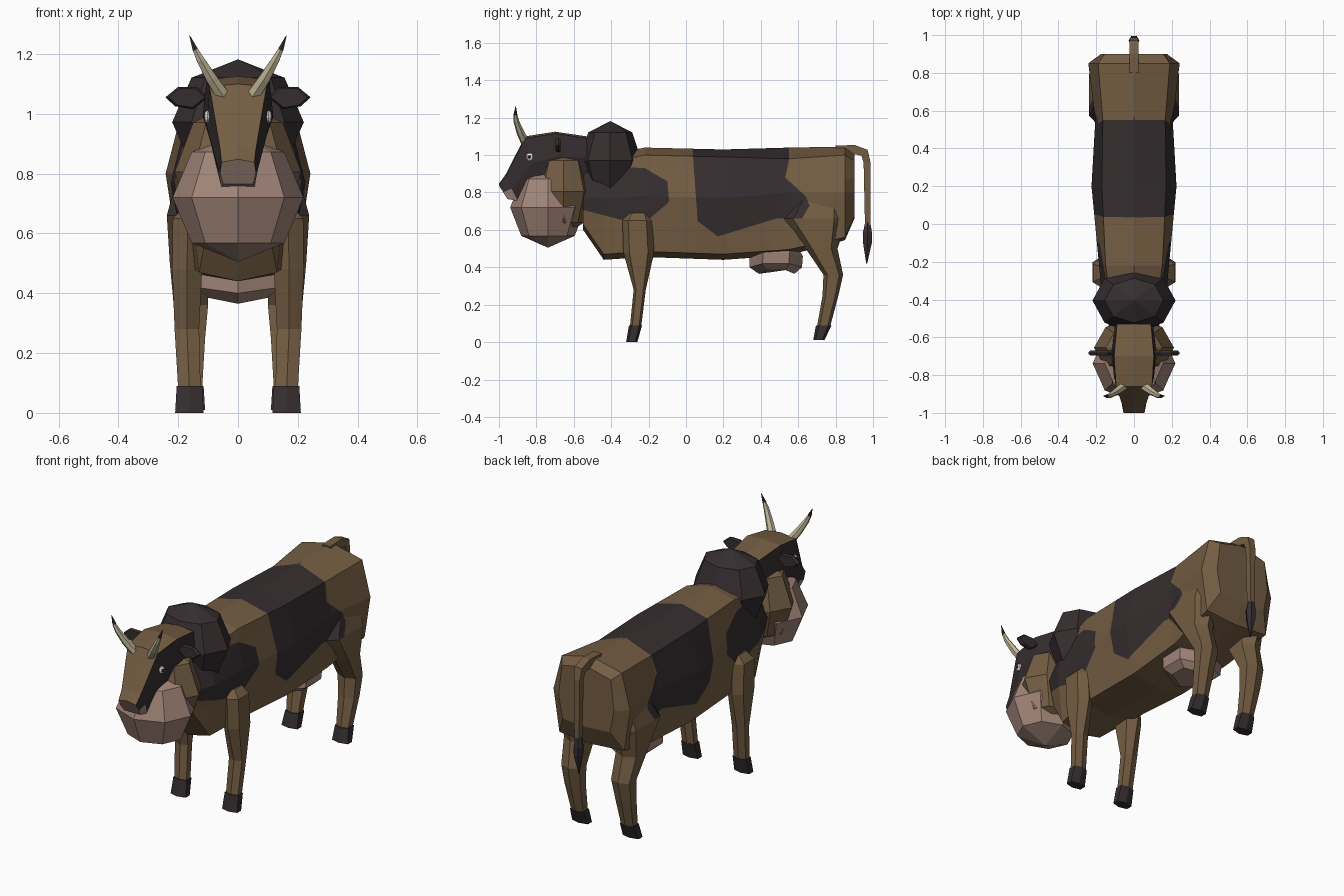
import bpy, bmesh, math
from mathutils import Vector

if "Cube" in bpy.data.objects:
    bpy.data.objects.remove(bpy.data.objects["Cube"])

COLOURS = {"brown_hide": (.175, .11, .056), "dark_hide": (.036, .027, .029),
           "pink_skin": (.36, .235, .19), "horn_cream": (.52, .46, .31),
           "eye_white": (.75, .75, .70)}
MATS = {}
for n, c in COLOURS.items():
    MATS[n] = bpy.data.materials.new(n)
    MATS[n].diffuse_color = (*c, 1)
BROWN, DARK, PINK, CREAM, WHITE = range(5)


def finish(name, bm):
    bmesh.ops.recalc_face_normals(bm, faces=bm.faces[:])
    me = bpy.data.meshes.new(name)
    bm.to_mesh(me)
    bm.free()
    for m in MATS.values():
        me.materials.append(m)
    ob = bpy.data.objects.new(name, me)
    bpy.context.collection.objects.link(ob)
    return ob


def loft(rings, mat=BROWN):
    """Skin a list of equally sized point rings and cap both ends."""
    bm = bmesh.new()
    vs = [[bm.verts.new(p) for p in r] for r in rings]
    n = len(vs[0])
    for a, b in zip(vs, vs[1:]):
        for i in range(n):
            j = (i + 1) % n
            bm.faces.new((a[i], a[j], b[j], b[i]))
    bm.faces.new(vs[0])
    bm.faces.new(vs[-1])
    for f in bm.faces:
        f.material_index = mat
    bmesh.ops.recalc_face_normals(bm, faces=bm.faces[:])
    return bm


def patch(bm, poly):
    """Cut a convex (y, z) outline through the mesh and darken its inside."""
    c = sum((Vector((0, *p)) for p in poly), Vector()) / len(poly)
    inside = bm.faces[:]
    for p, q in zip(poly, poly[1:] + poly[:1]):
        p, d = Vector((0, *p)), Vector((0, q[0] - p[0], q[1] - p[1]))
        no = Vector((0, -d.z, d.y))
        if no.dot(c - p) < 0:
            no = -no
        geom = set(inside)
        for f in inside:
            geom.update(f.edges)
            geom.update(f.verts)
        res = bmesh.ops.bisect_plane(bm, geom=list(geom), plane_co=p, plane_no=no, dist=1e-5)
        faces = {g for g in res["geom"] if isinstance(g, bmesh.types.BMFace)}
        inside = [f for f in faces if (f.calc_center_median() - p).dot(no) > 0]
    for f in inside:
        f.material_index = DARK


def tube(name, pts, radii, sides, mat):
    pts = [Vector(p) for p in pts]
    rings = []
    for i, (p, r) in enumerate(zip(pts, radii)):
        d = (pts[min(i + 1, len(pts) - 1)] - pts[max(i - 1, 0)]).normalized()
        u = d.cross(Vector((0, 1, 0) if abs(d.x) > .2 else (1, 0, 0))).normalized()
        v = d.cross(u)
        rings.append([p + r * (math.cos(a) * u + math.sin(a) * v)
                      for a in (math.tau * (k + .5) / sides for k in range(sides))])
    return finish(name, loft(rings, mat))


def ball(name, loc, scale, mat, seg=8, rings=4):
    bm = bmesh.new()
    bmesh.ops.create_uvsphere(bm, u_segments=seg, v_segments=rings, radius=1)
    for v in bm.verts:
        v.co = Vector(a * b for a, b in zip(v.co, scale)) + Vector(loc)
    for f in bm.faces:
        f.material_index = mat
    return finish(name, bm)


SADDLE = [(.03, 1.1), (.035, 1.03), (-.03, .78), (-.02, .71), (.17, .565), (.48, .66), (.55, .97), (.55, 1.1)]
HIP = [(.48, .66), (.53, .88), (.64, .78), (.66, .73), (.62, .66)]
SHOULDER = [(-.6, .72), (-.6, .95), (-.22, .93), (-.1, .86), (-.09, .75), (-.2, .655), (-.35, .655)]

# Torso: y, top, upper (x, z), side (x, z), lower (x, z), belly
sections = [
    (-.55, .93, .08, .90, .13, .77, .10, .63, .60),
    (-.44, 1.0, .12, .95, .165, .77, .13, .47, .44),
    (-.22, 1.04, .15, 1.0, .185, .78, .155, .485, .455),
    (.20, 1.03, .17, .99, .225, .77, .17, .47, .44),
    (.55, 1.04, .165, .98, .205, .80, .18, .495, .465),
    (.85, 1.045, .19, 1.0, .242, .80, .205, .56, .545),
    (.90, 1.01, .155, .97, .175, .80, .15, .67, .66)]
rings = []
for y, t, ux, uz, sx, sz, lx, lz, b in sections:
    half = [(ux, uz), (sx, sz), (lx, lz)]
    rings.append([(0, y, t)] + [(x, y, z) for x, z in half] + [(0, y, b)]
                 + [(-x, y, z) for x, z in half[::-1]])
bm = loft(rings)
for p in (SADDLE, HIP, SHOULDER):
    patch(bm, p)
finish("torso", bm)

# Legs and hooves: z, front y, back y, inner x, outer x
hind = [(.80, .60, .84, .10, .20), (.66, .50, .865, .10, .238), (.50, .64, .81, .10, .228),
        (.36, .735, .84, .10, .215), (.25, .73, .815, .11, .21), (.08, .70, .77, .12, .195)]
fore = [(.69, -.31, -.2, .12, .18), (.65, -.34, -.18, .12, .218), (.48, -.335, -.17, .12, .22),
        (.28, -.28, -.215, .13, .212), (.08, -.30, -.24, .125, .20)]
hind_hoof = [(.09, .695, .778, .115, .20), (.01, .68, .74, .11, .21)]
fore_hoof = [(.09, -.305, -.235, .12, .205), (0, -.32, -.26, .115, .21)]


def leg_ring(s, z, f, b, i, o):
    d, m = b - f, (i + o) / 2
    return [(s * x, y, z) for x, y in ((i, f + .2 * d), (m, f), (o, f + .2 * d),
                                       (o, b - .2 * d), (m, b), (i, b - .2 * d))]


for s, side in ((1, "left"), (-1, "right")):
    for name, rows, mat in (("hind_leg", hind, BROWN), ("front_leg", fore, BROWN),
                            ("hind_hoof", hind_hoof, DARK), ("front_hoof", fore_hoof, DARK)):
        bm = loft([leg_ring(s, *r) for r in rows], mat)
        if name == "hind_leg":
            patch(bm, HIP)
        finish(f"{name}_{side}", bm)

# Hump, neck and throat masses
ball("hump", (0, -.405, .972), (.22, .167, .21), DARK)
ball("neck", (0, -.655, .805), (.212, .155, .235), BROWN)
ball("dewlap", (0, -.738, .72), (.219, .202, .215), PINK)

# Head: top (y, z), bottom (y, z), top, middle and bottom half widths
head = [(-1.0, .838, -.955, .765, .055, .06, .05),
        (-.965, .885, -.90, .755, .06, .068, .055),
        (-.86, 1.09, -.78, .83, .095, .105, .07),
        (-.70, 1.115, -.66, .87, .105, .118, .08),
        (-.53, 1.09, -.53, .88, .09, .10, .08)]
rings = []
for ty, tz, by, bz, wt, wm, wb in head:
    my, mz = (ty + by) / 2, (tz + bz) / 2
    half = [(wt, ty, tz), (wm, my, mz), (wb, by, bz)]
    rings.append([(0, ty, tz + .01)] + half + [(-x, y, z) for x, y, z in half[::-1]])
bm = loft(rings, DARK)
for f in bm.faces:
    c = f.calc_center_median()
    if any(abs(v.co.x) < .001 for v in f.verts) and f.normal.z > .1:
        f.material_index = BROWN
    elif c.y < -.90 and c.z < .83:
        f.material_index = PINK
finish("head", bm)

for s, side in ((1, "left"), (-1, "right")):
    # Ear: flat leaf shape
    leaf = [(.10, 1.055), (.135, 1.088), (.20, 1.09), (.243, 1.055), (.21, 1.025), (.15, 1.015)]
    finish("ear_" + side, loft([[(s * (.17 + (x - .17) * k), y, 1.055 + (z - 1.055) * k) for x, z in leaf]
                                for y, k in ((-.697, .85), (-.683, 1), (-.67, .85))], DARK))
    # Horn with dark tip
    tube("horn_" + side, [(s * .05, -.855, 1.06), (s * .09, -.885, 1.12), (s * .125, -.907, 1.18),
                          (s * .143, -.912, 1.215)], (.025, .021, .015, .010), 6, CREAM)
    tube("horn_tip_" + side, [(s * .143, -.912, 1.215), (s * .162, -.91, 1.262)], (.0105, .001), 6, DARK)
    # Eye
    ball("eye_" + side, (s * .102, -.835, .99), (.012, .021, .021), WHITE, 8, 6)
    ball("pupil_" + side, (s * .111, -.837, .99), (.005, .009, .009), DARK, 8, 4)

# Tail and tuft
tube("tail", [(0, .80, 1.025), (0, .90, 1.03), (0, .955, 1.012), (0, .968, .96), (0, .972, .62)],
     (.036, .034, .032, .026, .021), 4, BROWN)
tube("tail_tuft", [(0, .972, .65), (0, .970, .58), (0, .970, .53), (0, .966, .42)],
     (.014, .029, .027, .003), 6, DARK)

# Udder, sagging along its middle
rings = []
for z, f, b, w in ((.50, .37, .60, .13), (.46, .34, .625, .145), (.40, .34, .62, .14), (.365, .39, .58, .10)):
    d = b - f
    rings.append([(x, y, z + .02 * abs(x) / w) for x, y in (
        (-w, f + .25 * d), (0, f), (w, f + .25 * d), (w, b - .25 * d), (0, b), (-w, b - .25 * d))])
finish("udder", loft(rings, PINK))

for m in bpy.data.materials:
    if m.users and not m.is_grease_pencil:
        m.use_nodes = True
        m.node_tree.nodes["Principled BSDF"].inputs["Base Color"].default_value = m.diffuse_color
